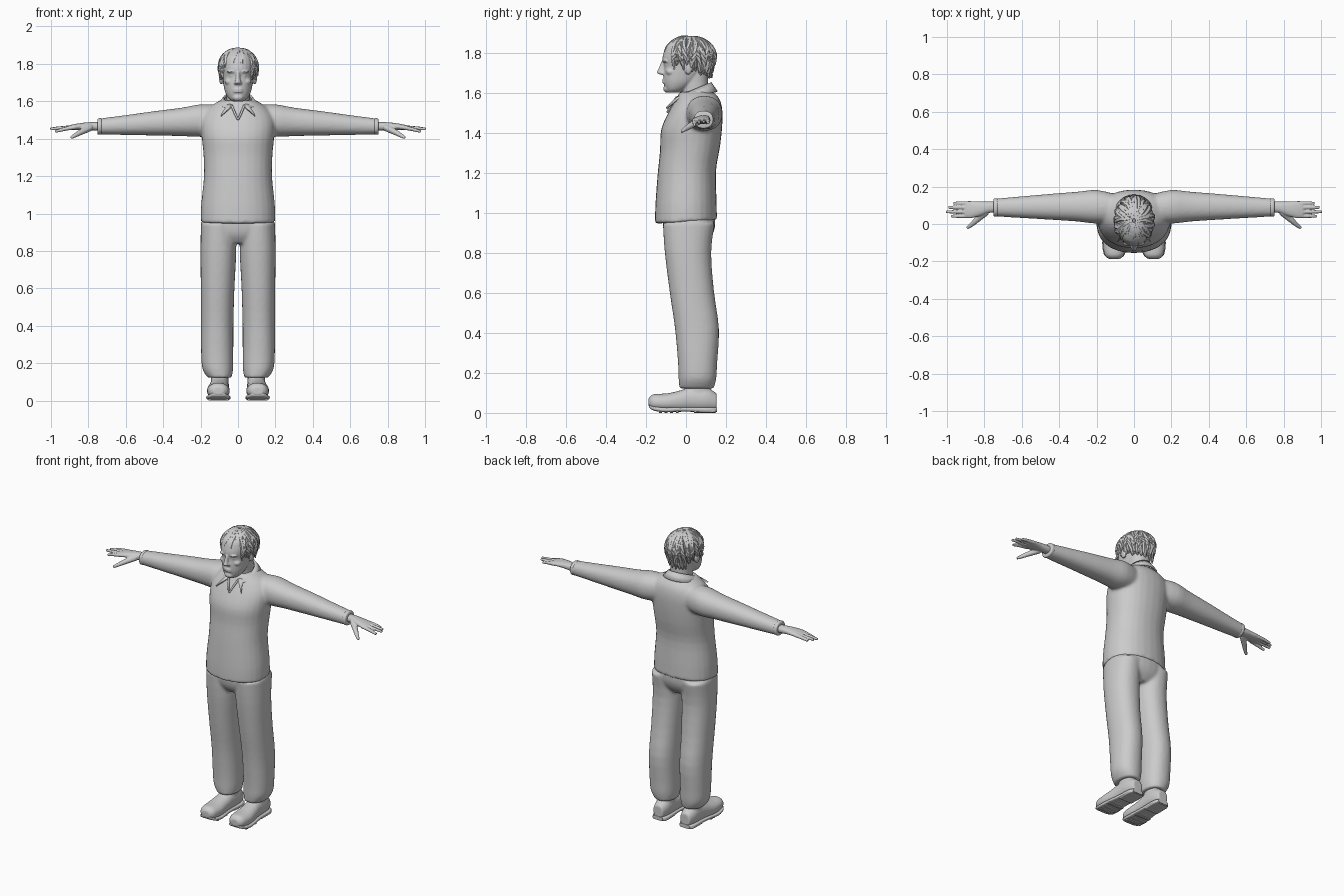
import bpy, bmesh, math, random
from mathutils import Vector, Matrix

random.seed(4)
if "Cube" in bpy.data.objects:
    bpy.data.objects.remove(bpy.data.objects["Cube"])

GREY = (0.6, 0.6, 0.6, 1)
grey = bpy.data.materials.new("plain_grey")
grey.use_nodes = True
grey.diffuse_color = GREY
grey.node_tree.nodes["Principled BSDF"].inputs["Base Color"].default_value = GREY


def skin_rings(bm, rings):
    """Bridge equal rings of vertices and cap both ends."""
    for a, b in zip(rings, rings[1:]):
        for i in range(len(a)):
            j = (i + 1) % len(a)
            bm.faces.new((a[i], a[j], b[j], b[i]))
    bm.faces.new(rings[0][::-1])
    bm.faces.new(rings[-1])


def refine(rows, steps=3):
    """Smooth interpolation through the given sections."""
    out = []
    for i in range(len(rows) - 1):
        p0, p1, p2, p3 = (rows[max(0, min(k, len(rows) - 1))] for k in range(i - 1, i + 3))
        for s in range(steps):
            t = s / steps
            out.append([b + t * ((c - a) / 2 + t * (a - 2.5 * b + 2 * c - d / 2
                        + t * (1.5 * (b - c) + (d - a) / 2)))
                        for a, b, c, d in zip(p0, p1, p2, p3)])
    return out + [list(rows[-1])]


def loft(bm, axis, rows, side=1, power=2.2, n=28, tilt=0):
    """Rows are (position, centre u, centre v, radius u, radius v) along an axis."""
    rings = []
    for p, cu, cv, ru, rv in refine(rows):
        ring = []
        for i in range(n):
            a = math.tau * i / n
            c, s = math.cos(a), math.sin(a)
            u = cu + ru * math.copysign(abs(c) ** (2 / power), c)
            v = cv + rv * math.copysign(abs(s) ** (2 / power), s)
            x, y, z = {"x": (p, u, v), "y": (u, p, v), "z": (u, v, p + tilt * v)}[axis]
            ring.append(bm.verts.new((x * side, y, z)))
        rings.append(ring)
    skin_rings(bm, rings)


def tube(bm, points, radii, side=1, n=8):
    """Round tapering tube through a few points."""
    rows = refine([(*p, r) for p, r in zip(points, radii)])
    pts = [Vector((r[0] * side, r[1], r[2])) for r in rows]
    rings = []
    for i, p in enumerate(pts):
        d = pts[min(i + 1, len(pts) - 1)] - pts[max(i - 1, 0)]
        q = d.to_track_quat("Z", "Y")
        rings.append([bm.verts.new(p + q @ Vector((math.cos(math.tau * k / n),
                      math.sin(math.tau * k / n), 0)) * rows[i][3]) for k in range(n)])
    skin_rings(bm, rings)


def blob(bm, centre, radii):
    m = Matrix.Translation(centre) @ Matrix.Diagonal((*radii, 1))
    bmesh.ops.create_uvsphere(bm, u_segments=16, v_segments=10, radius=1, matrix=m)


def finish(name, bm, voxel=0, smooth=4):
    """Make the object; a voxel size fuses its overlapping pieces."""
    bmesh.ops.recalc_face_normals(bm, faces=bm.faces)
    me = bpy.data.meshes.new(name)
    bm.to_mesh(me)
    bm.free()
    me.materials.append(grey)
    ob = bpy.data.objects.new(name, me)
    bpy.context.collection.objects.link(ob)
    bpy.ops.object.select_all(action="DESELECT")
    ob.select_set(True)
    bpy.context.view_layer.objects.active = ob
    bpy.ops.object.shade_smooth_by_angle(angle=math.radians(50))
    if voxel:
        r = ob.modifiers.new("fuse", "REMESH")
        r.mode, r.voxel_size, r.use_smooth_shade = "VOXEL", voxel, True
        s = ob.modifiers.new("soften", "SMOOTH")
        s.factor, s.iterations = 0.5, smooth
    return ob


# Sweater: body and sleeves fused
bm = bmesh.new()
loft(bm, "z", [(.955, 0, 0, .2, .155), (1.05, 0, 0, .197, .153), (1.2, 0, .004, .182, .146),
               (1.32, 0, .02, .185, .15), (1.42, 0, .028, .195, .153), (1.5, 0, .045, .195, .137),
               (1.56, 0, .055, .16, .112), (1.605, 0, .048, .09, .08)], tilt=.06)
for side in (1, -1):
    loft(bm, "x", [(.1, .085, 1.5, .075, .08), (.2, .092, 1.497, .09, .087),
                   (.3, .093, 1.49, .08, .076), (.45, .092, 1.482, .069, .065),
                   (.6, .09, 1.473, .058, .053), (.748, .088, 1.465, .047, .042)], side)
finish("sweater", bm, .009, 6)

# Cuffs
for side, label in ((1, "left"), (-1, "right")):
    bm = bmesh.new()
    loft(bm, "x", [(.728, .088, 1.466, .045, .04), (.735, .088, 1.466, .049, .044),
                   (.748, .088, 1.465, .048, .043), (.752, .088, 1.465, .042, .037)], side)
    finish(label + "_cuff", bm)

# Trousers: hips and legs fused
bm = bmesh.new()
loft(bm, "z", [(.84, 0, .01, .1, .085), (.88, 0, .012, .17, .115), (.93, 0, .015, .194, .13),
               (1, 0, .015, .185, .13)])
for side in (1, -1):
    loft(bm, "z", [(.95, .105, .014, .093, .13), (.8, .105, .01, .096, .116),
                   (.6, .109, .03, .09, .111), (.42, .111, .055, .087, .11),
                   (.25, .111, .058, .086, .098), (.17, .108, .057, .082, .094),
                   (.122, .098, .053, .064, .086)], side)
finish("trousers", bm, .009, 5)

# Shoes with soles, heels and treads
for side, label in ((1, "left"), (-1, "right")):
    bm = bmesh.new()
    loft(bm, "y", [(-.187, .105, .052, .028, .02), (-.165, .105, .053, .052, .04),
                   (-.1, .105, .052, .061, .045), (-.04, .104, .057, .056, .052),
                   (.02, .1, .067, .052, .06), (.1, .098, .068, .05, .06),
                   (.153, .098, .055, .034, .042)], side)
    loft(bm, "z", [(.08, .098, .06, .047, .062), (.2, .098, .06, .045, .055)], side)
    finish(label + "_shoe", bm, .006, 3)
    bm = bmesh.new()
    loft(bm, "y", [(-.184, .105, .034, .034, .008), (-.16, .105, .022, .057, .011),
                   (-.1, .105, .015, .065, .012), (-.03, .104, .018, .058, .011),
                   (.04, .1, .017, .053, .012), (.12, .098, .015, .053, .013),
                   (.155, .098, .016, .036, .012)], side, power=4)
    loft(bm, "y", [(.04, .099, .01, .05, .01), (.13, .098, .01, .05, .01),
                   (.15, .098, .01, .036, .009)], side, power=5)
    for k in range(4):
        y = -.135 + k * .028
        loft(bm, "y", [(y, .105, .006, .055, .006), (y + .014, .105, .006, .055, .006)],
             side, power=5)
    finish(label + "_sole", bm)

# Hands
for side, label in ((1, "left"), (-1, "right")):
    bm = bmesh.new()
    loft(bm, "x", [(.7, .09, 1.464, .03, .023), (.77, .09, 1.466, .03, .023),
                   (.82, .082, 1.466, .038, .02), (.87, .077, 1.463, .045, .016),
                   (.905, .077, 1.46, .043, .011)], side)
    for y, tip, drop in ((.042, .977, .022), (.065, 1.004, .008), (.089, .992, .006), (.111, .965, .01)):
        tube(bm, [(.87, y, 1.462), (.93, y, 1.462 - drop / 2), (tip, y, 1.46 - drop)],
             [.012, .0105, .008], side)
    tube(bm, [(.79, .065, 1.46), (.84, .022, 1.435), (.87, -.005, 1.418), (.893, -.022, 1.405)],
         [.02, .016, .012, .008], side)
    finish(label + "_hand", bm, .004, 2)

# Head: neck, skull and features fused
bm = bmesh.new()
loft(bm, "z", [(1.54, 0, .05, .07, .068), (1.62, 0, .045, .063, .066), (1.72, 0, .04, .068, .07)])
loft(bm, "z", [(1.6, 0, -.062, .03, .03), (1.617, 0, -.05, .052, .052),
               (1.65, 0, -.03, .069, .081), (1.69, 0, -.012, .078, .101),
               (1.735, 0, .002, .084, .112), (1.765, 0, .008, .088, .126),
               (1.8, 0, .01, .09, .122), (1.84, 0, .012, .08, .108), (1.872, 0, .012, .05, .07)])
loft(bm, "z", [(1.69, 0, -.115, .012, .014), (1.7, 0, -.122, .017, .023),
               (1.72, 0, -.117, .012, .02), (1.757, 0, -.109, .01, .014)])
blob(bm, (0, -.092, 1.62), (.03, .022, .02))
for z in (1.652, 1.664):
    blob(bm, (0, -.109, z), (.026, .01, .006))
for side in (1, -1):
    blob(bm, (side * .034, -.102, 1.758), (.026, .016, .007))
    blob(bm, (side * .032, -.092, 1.738), (.014, .014, .009))
    blob(bm, (side * .045, -.075, 1.705), (.026, .026, .02))
    blob(bm, (side * .014, -.115, 1.698), (.008, .012, .008))
    blob(bm, (side * .09, .012, 1.725), (.012, .022, .034))
finish("head", bm, .0045, 2)

# Hair: overlapping locks combed from the crown to the hairline
bm = bmesh.new()
LOCKS = 46
for i in range(LOCKS * 2):
    az = math.tau * (i + random.uniform(-.4, .4)) / LOCKS
    turn = abs((az + math.pi) % math.tau - math.pi)
    reach = 1.3 + .85 * min(1, max(0, (turn - .55) / .5)) + .3 * min(1, max(0, turn - 1.5))
    reach *= random.uniform(.8, 1.05) if i < LOCKS else random.uniform(.45, .75)
    lift = random.uniform(.96, 1.03)
    path = []
    for k in range(6):
        th = .08 + (reach - .08) * k / 5
        out = (max(math.sin(th), .86) if th > 1.57 else math.sin(th)) * lift
        swirl = az + .12 * math.sin(th * 2 + i)
        path.append((.1 * out * math.sin(swirl), .018 - .124 * out * math.cos(swirl),
                     1.775 + .103 * math.cos(th)))
    x, y, z = path[-1]
    path.append((x * 1.07, (y - .018) * 1.05 + .018, z - .018))
    tube(bm, path, [.008, .012, .014, .014, .013, .01, .002], n=6)
finish("hair", bm)

# Shirt collar: two folded flaps meeting at the back
bm = bmesh.new()
STEPS = 10
for side in (1, -1):
    rows = []
    for k in range(STEPS + 1):
        a = .38 + (math.pi - .38) * k / STEPS
        s, c = math.sin(a), math.cos(a)
        rise = (1 - c) / 2
        top = (.075 * s * side, .037 - .086 * c, 1.575 + .075 * rise)
        low = (.108 * s * side, .042 - .112 * c, 1.56 + .045 * rise)
        if k == 0:
            low = (.092 * side, -.098, 1.522)
        rows.append([bm.verts.new(top), bm.verts.new(low)])
    for (a, b), (c, d) in zip(rows, rows[1:]):
        bm.faces.new((a, b, d, c))
bmesh.ops.remove_doubles(bm, verts=bm.verts, dist=.0005)
collar = finish("shirt_collar", bm)
thick = collar.modifiers.new("thickness", "SOLIDIFY")
thick.thickness, thick.offset = .01, 0

# Edges of the open neck
bm = bmesh.new()
for side in (1, -1):
    tube(bm, [(.034, -.046, 1.578), (.018, -.074, 1.54), (.001, -.094, 1.502)],
         [.006, .006, .005], side)
finish("neck_opening", bm)
